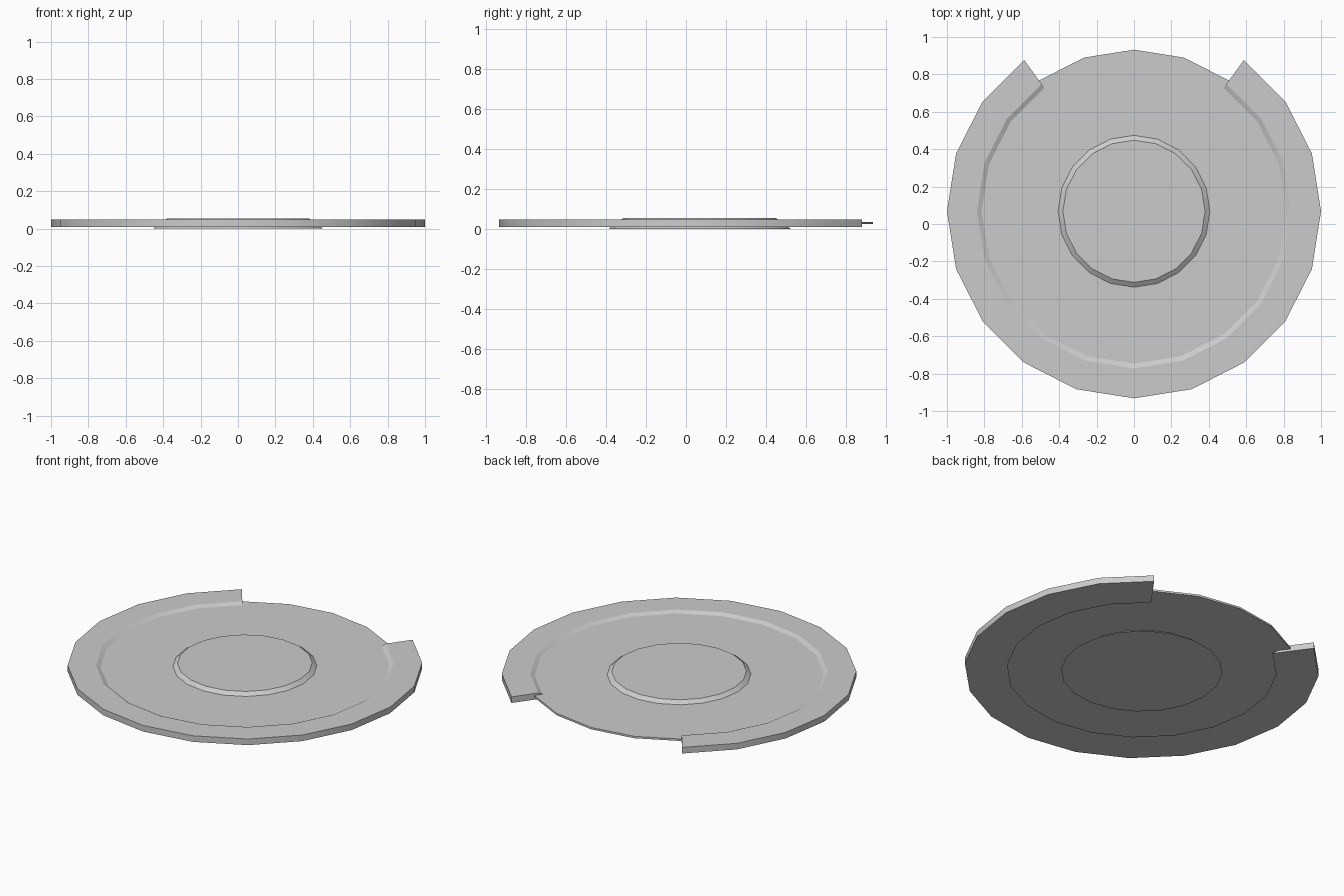
import bpy, bmesh
from math import sin, cos, radians

if "Cube" in bpy.data.objects:
    bpy.data.objects.remove(bpy.data.objects["Cube"])

CY = 0.068      # common centre of all rings
STEP = 18       # 20-sided throughout


def pt(r, z, deg):
    a = radians(deg)
    return (r * cos(a), CY + r * sin(a), z)


def finish(name, bm):
    bmesh.ops.recalc_face_normals(bm, faces=bm.faces)
    me = bpy.data.meshes.new(name)
    bm.to_mesh(me)
    bm.free()
    ob = bpy.data.objects.new(name, me)
    bpy.context.collection.objects.link(ob)
    bpy.ops.object.select_all(action='DESELECT')
    ob.select_set(True)
    bpy.context.view_layer.objects.active = ob
    bpy.ops.object.shade_smooth_by_angle(angle=radians(20))
    return ob


def frustum(name, r_low, r_high, z_low, z_high):
    bm = bmesh.new()
    angles = range(0, 360, STEP)
    low = [bm.verts.new(pt(r_low, z_low, a)) for a in angles]
    high = [bm.verts.new(pt(r_high, z_high, a)) for a in angles]
    bm.faces.new(low[::-1])
    bm.faces.new(high)
    for i in range(len(low)):
        j = (i + 1) % len(low)
        bm.faces.new((low[i], low[j], high[j], high[i]))
    return finish(name, bm)


def swept_arc(name, profile, start, end):
    bm = bmesh.new()
    rings = [[bm.verts.new(pt(r, z, a)) for r, z in profile]
             for a in range(start, end + 1, STEP)]
    n = len(profile)
    for a, b in zip(rings, rings[1:]):
        for i in range(n):
            j = (i + 1) % n
            bm.faces.new((a[i], a[j], b[j], b[i]))
    bm.faces.new(rings[0])
    bm.faces.new(rings[-1][::-1])
    return finish(name, bm)


# Thin plate, showing at the gap in the rim
frustum("plate", 0.864, 0.864, 0.024, 0.036)

# Tapered central hub, proud of the plate on both sides
frustum("hub", 0.455, 0.38, 0.0, 0.055)

# Raised rim with sloped inner wall, open at the back
swept_arc("rim", [(1.0, 0.01), (1.0, 0.048), (0.84, 0.048), (0.76, 0.01)], 126, 414)
